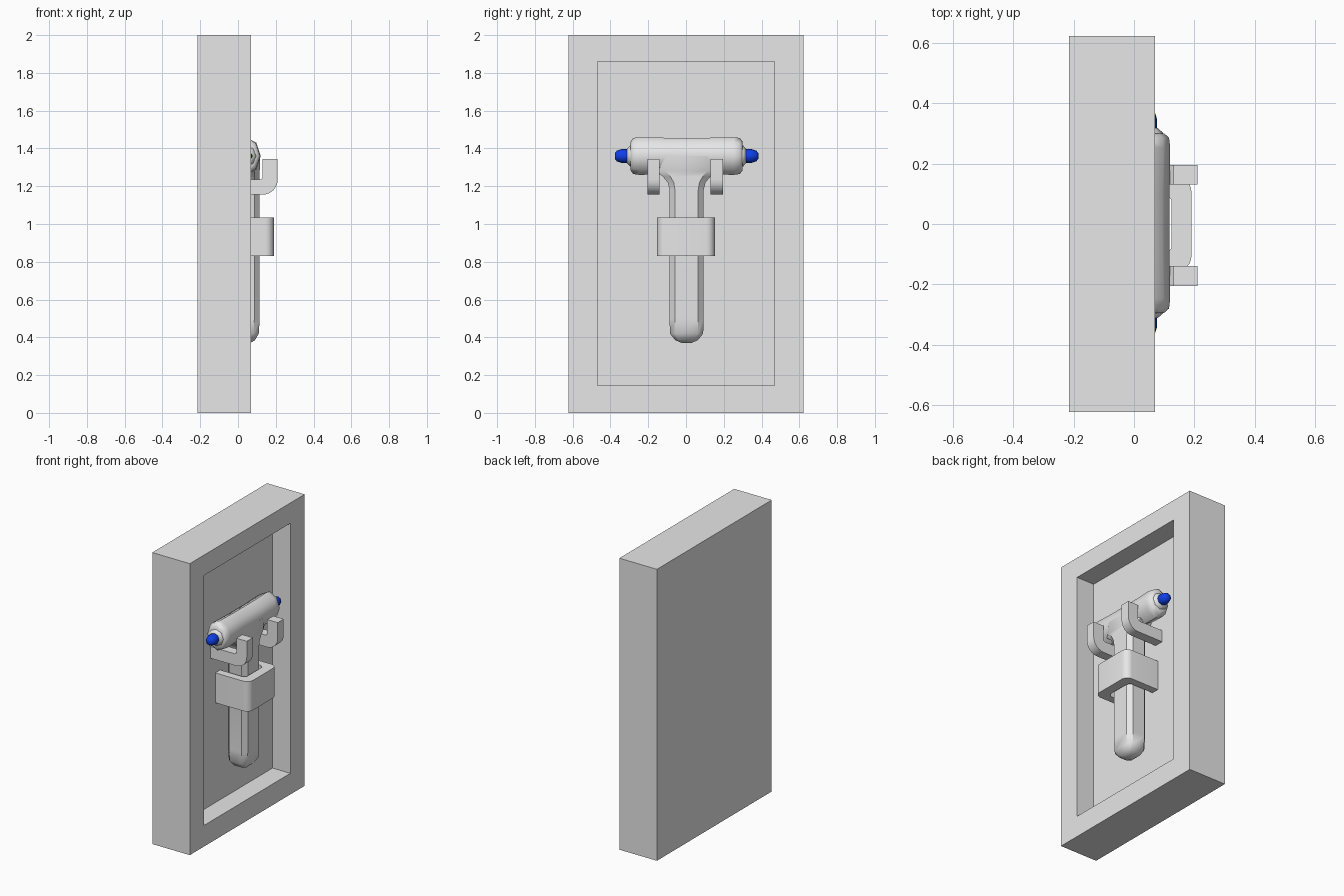
import bpy
import bmesh
from math import cos, sin, pi, radians
from mathutils import Vector

if "Cube" in bpy.data.objects:
    bpy.data.objects.remove(bpy.data.objects["Cube"], do_unlink=True)


def material(name, rgb):
    m = bpy.data.materials.new(name)
    m.use_nodes = True
    m.diffuse_color = (*rgb, 1)
    m.node_tree.nodes["Principled BSDF"].inputs["Base Color"].default_value = (*rgb, 1)
    return m


GREY = material("light grey", (0.8, 0.8, 0.8))
BLUE = material("deep blue", (0.005, 0.05, 0.8))

WALL_X = -0.065          # floor of the recess
CX, CY, CZ = 0.04, 0.003, 1.36   # centre of the hammer head


def finish(name, bm, mat, smooth=None):
    bmesh.ops.recalc_face_normals(bm, faces=bm.faces)
    me = bpy.data.meshes.new(name)
    bm.to_mesh(me)
    bm.free()
    ob = bpy.data.objects.new(name, me)
    bpy.context.collection.objects.link(ob)
    me.materials.append(mat)
    if smooth:
        bpy.ops.object.select_all(action='DESELECT')
        ob.select_set(True)
        bpy.context.view_layer.objects.active = ob
        bpy.ops.object.shade_smooth_by_angle(angle=radians(smooth))
    return ob


def loft(name, rings, mat, smooth):
    """Skin a list of equal-length point rings and cap both ends."""
    bm = bmesh.new()
    loops = [[bm.verts.new(p) for p in ring] for ring in rings]
    n = len(loops[0])
    for a, b in zip(loops, loops[1:]):
        for i in range(n):
            j = (i + 1) % n
            bm.faces.new((a[i], a[j], b[j], b[i]))
    bm.faces.new(loops[0])
    bm.faces.new(loops[-1])
    return finish(name, bm, mat, smooth)


def turned(name, profile, mat, sides=8, squash=1.0, smooth=50):
    """Turn (y, radius) pairs about the axis of the hammer head."""
    rings = [[(CX + squash * r * cos(2 * pi * i / sides), CY + y,
               CZ + r * sin(2 * pi * i / sides)) for i in range(sides)]
             for y, r in profile]
    return loft(name, rings, mat, smooth)


def arc(cx, cy, r, a0, a1, steps=6):
    return [(cx + r * cos(radians(a0 + (a1 - a0) * i / steps)),
             cy + r * sin(radians(a0 + (a1 - a0) * i / steps)))
            for i in range(steps + 1)]


# Case: block with a recess sunk into its +x face
bm = bmesh.new()
bmesh.ops.create_cube(bm, size=1)
for v in bm.verts:
    v.co = Vector((-0.0725 + 0.285 * v.co.x, 1.245 * v.co.y, 1 + 2 * v.co.z))
front = max(bm.faces, key=lambda f: f.calc_center_median().x)
bmesh.ops.inset_region(bm, faces=[front], thickness=0.15)
for v in front.verts:
    v.co.y = 0.4675 if v.co.y > 0 else -0.4675
    v.co.z = 1.86 if v.co.z > 1 else 0.145
floor = bmesh.ops.extrude_discrete_faces(bm, faces=[front])["faces"][0]
for v in floor.verts:
    v.co.x = WALL_X
finish("case", bm, GREY)

# Hammer head
half = [(0.297, 0.075), (0.283, 0.095), (0.25, 0.1), (0.1, 0.096)]
turned("hammer_head", [(-y, r) for y, r in half] + half[::-1], GREY, squash=0.8)

# Collars and coloured striking tips at both ends
for side, s in (("right", -1), ("left", 1)):
    turned(side + "_collar", [(s * y, r) for y, r in
           ((0.28, 0.06), (0.3, 0.055), (0.315, 0.038))], GREY)
    turned(side + "_tip", [(s * y, r) for y, r in
           ((0.3, 0.03), (0.312, 0.036), (0.345, 0.036), (0.37, 0.028), (0.38, 0.014))],
           BLUE, smooth=60)

# Handle: chamfered section, rounded foot, flared neck
rings = []
for z, w, d in ((0.37, 0.025, 0.025), (0.385, 0.06, 0.05), (0.42, 0.088, 0.07),
                (0.5, 0.09, 0.075), (1.18, 0.09, 0.075), (1.22, 0.1, 0.075),
                (1.25, 0.125, 0.075), (1.28, 0.16, 0.075), (1.36, 0.16, 0.077)):
    fw, fd = w * 0.68, d * 0.62
    quarter = [(d, fw), (fd, w)]
    section = (quarter + [(-x, y) for x, y in quarter[::-1]]
               + [(-x, -y) for x, y in quarter] + [(x, -y) for x, y in quarter[::-1]])
    rings.append([(CX + x, CY + y, z) for x, y in section])
loft("handle", rings, GREY, 40)

# Hooks holding up the head
hook = ([(WALL_X, 1.235), (WALL_X, 1.155)] + arc(0.13, 1.235, 0.08, -90, 0)
        + [(0.21, 1.345), (0.13, 1.345), (0.13, 1.245), (0.12, 1.235)])
for side, y in (("right", -0.172), ("left", 0.163)):
    loft(side + "_hook", [[(x, y + o, z) for x, z in hook] for o in (-0.0325, 0.0325)],
         GREY, 35)

# Strap around the handle
outer = [(WALL_X, -0.153)] + arc(0.145, -0.108, 0.045, -90, 0) \
    + arc(0.145, 0.108, 0.045, 0, 90) + [(WALL_X, 0.153)]
inner = [(WALL_X, 0.1), (0.105, 0.1), (0.125, 0.08),
         (0.125, -0.08), (0.105, -0.1), (WALL_X, -0.1)]
loft("strap", [[(x, y, z) for x, y in outer + inner] for z in (0.83, 1.035)], GREY, 35)
